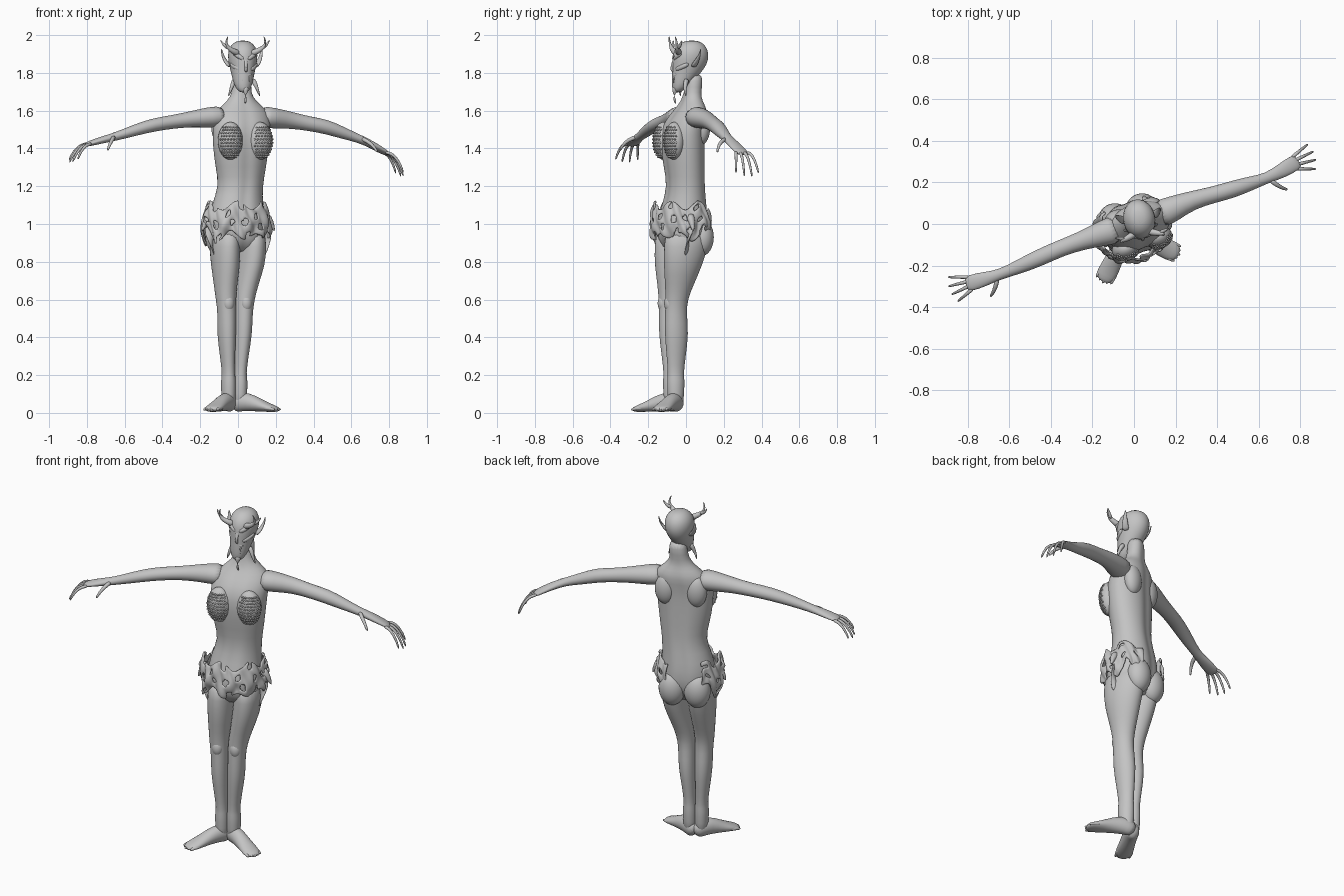
import bpy, bmesh, math
from mathutils import Vector, Matrix
from math import sin, cos, pi, radians

if "Cube" in bpy.data.objects:
    bpy.data.objects.remove(bpy.data.objects["Cube"], do_unlink=True)

grey = bpy.data.materials.new("stone_grey")
grey.use_nodes = True
tone = (0.55, 0.55, 0.55, 1)
grey.diffuse_color = tone
grey.node_tree.nodes["Principled BSDF"].inputs["Base Color"].default_value = tone

BODY, HEAD = radians(20), radians(10)
HEAD_POS = Vector((0.025, 0.025, 0))


def turned(u, v, z, angle):
    return Matrix.Rotation(angle, 3, 'Z') @ Vector((u, v, z))


def on_body(u, v, z):
    return turned(u, v, z, BODY)


def on_head(u, v, z):
    return HEAD_POS + turned(u, v, z, HEAD)


def finish(name, bm, subdiv=0, thick=0):
    bmesh.ops.recalc_face_normals(bm, faces=bm.faces)
    mesh = bpy.data.meshes.new(name)
    bm.to_mesh(mesh)
    bm.free()
    mesh.materials.append(grey)
    for p in mesh.polygons:
        p.use_smooth = True
    ob = bpy.data.objects.new(name, mesh)
    bpy.context.collection.objects.link(ob)
    if thick:
        mod = ob.modifiers.new("thickness", 'SOLIDIFY')
        mod.thickness, mod.offset = thick, 0
    if subdiv:
        mod = ob.modifiers.new("smooth", 'SUBSURF')
        mod.levels = mod.render_levels = subdiv
    return ob


def skin(name, rings):
    """Join rings of points into a closed smooth surface."""
    bm = bmesh.new()
    loops = [[bm.verts.new(p) for p in ring] for ring in rings]
    n = len(loops[0])
    for a, b in zip(loops, loops[1:]):
        for i in range(n):
            j = (i + 1) % n
            bm.faces.new((a[i], a[j], b[j], b[i]))
    bm.faces.new(loops[0])
    bm.faces.new(loops[-1])
    return finish(name, bm, 1)


def stack(name, rings, angle, groove=0, sides=32):
    """Horizontal ellipses (x, y, z, half width, half depth), creased on the midline."""
    out = []
    for x, y, z, a, b in rings:
        ring = []
        for i in range(sides):
            t = 2 * pi * i / sides
            u = a * cos(t)
            v = b * sin(t) * (1 - groove * math.exp(-(u / 0.025) ** 2))
            ring.append(Vector((x, y, z)) + turned(u, v, 0, angle))
        out.append(ring)
    return skin(name, out)


def limb(name, path, sides=14):
    """Tube along (point, half width, half height)."""
    pts = [Vector(p[0]) for p in path]
    out = []
    for i, (_, w, h) in enumerate(path):
        d = (pts[min(i + 1, len(pts) - 1)] - pts[max(i - 1, 0)]).normalized()
        side = d.cross(Vector((0, 0, 1)))
        side = side.normalized() if side.length > 0.05 else Vector((0, 1, 0))
        up = side.cross(d)
        out.append([pts[i] + side * w * cos(2 * pi * k / sides) + up * h * sin(2 * pi * k / sides)
                    for k in range(sides)])
    return skin(name, out)


def taper(name, pts, r0, r1, flat=1):
    n = len(pts) - 1
    return limb(name, [(p, r0 + (r1 - r0) * i / n, (r0 + (r1 - r0) * i / n) * flat)
                       for i, p in enumerate(pts)], 8)


def blob(name, loc, size, angle=BODY):
    bm = bmesh.new()
    m = Matrix.Translation(loc) @ Matrix.Rotation(angle, 4, 'Z') @ Matrix.Diagonal((*size, 1))
    bmesh.ops.create_uvsphere(bm, u_segments=24, v_segments=16, radius=1, matrix=m)
    return finish(name, bm)


# Torso and neck
stack("torso", [
    (0, -.02, .84, .10, .08), (.005, -.02, .92, .148, .13), (-.005, -.02, 1.0, .152, .138),
    (-.005, -.01, 1.1, .14, .115), (.015, 0, 1.2, .117, .097), (.015, -.01, 1.3, .138, .104),
    (.015, -.02, 1.42, .155, .112), (.02, -.015, 1.52, .16, .108), (.022, .02, 1.59, .15, .088),
    (.02, .03, 1.635, .1, .062), (.018, .03, 1.67, .06, .05), (.02, .04, 1.72, .048, .045),
    (.025, .045, 1.8, .05, .05)], BODY, 0.1)

# Chest with rows of scales, shoulder blades, buttocks
for s, side in ((-1, "right"), (1, "left")):
    centre, size = on_body(s * .083 + .005, -.098, 1.44), (.068, .055, .1)
    blob(side + "_breast", centre, size)
    bm = bmesh.new()
    for row in range(11):
        lat = -1.0 + row * 0.18
        for col in range(9):
            lon = -pi / 2 + s * 0.25 + (col - 4 + 0.5 * (row % 2)) * 0.24
            p = turned(size[0] * cos(lat) * cos(lon), size[1] * cos(lat) * sin(lon), size[2] * sin(lat), BODY)
            bmesh.ops.create_icosphere(bm, subdivisions=1, radius=0.006,
                                       matrix=Matrix.Translation(centre + p))
    finish(side + "_chest_scales", bm)
    blob(side + "_shoulder_blade", on_body(s * .085 + .015, .05, 1.51), (.06, .045, .09))
    blob(side + "_buttock", on_body(s * .07 - .01, .065, .93), (.074, .065, .1))

# Legs, knees and feet
leg = [(.98, 0, -.02, .07, .07, .12), (.88, 0, -.025, .075, .076, .122), (.78, 0, -.04, .07, .073, .106),
       (.68, -.01, -.055, .06, .06, .078), (.6, -.015, -.068, .052, .053, .06),
       (.53, -.015, -.07, .047, .047, .058), (.42, -.018, -.065, .046, .049, .066),
       (.3, -.02, -.065, .038, .038, .052), (.2, -.02, -.065, .032, .032, .042),
       (.18, -.02, -.065, .033, .039, .048), (.1, -.02, -.065, .032, .038, .045),
       (.03, -.02, -.065, .032, .034, .04)]
for s, side in ((-1, "right"), (1, "left")):
    rings = []
    for z, x, y, off, a, b in leg:
        c = Vector((x, y, z)) + on_body(s * off, 0, 0)
        rings.append((*c, a, b))
    stack(side + "_leg", rings, BODY, sides=24)
    knee = Vector((-.015, -.07, .58)) + on_body(s * .05, -.038, 0)
    blob(side + "_knee", knee, (.03, .027, .045))
    ankle = Vector((-.02, -.065, 0)) + on_body(s * .032, 0, 0)
    out = turned(0, -1, 0, BODY + s * radians(46))
    steps = ((-.045, .028, .028, .035), (-.01, .042, .06, .055), (.05, .042, .058, .05),
             (.11, .044, .042, .036), (.17, .052, .027, .023), (.21, .042, .02, .016), (.225, .02, .016, .008))
    limb(side + "_foot", [(ankle + out * d + Vector((0, 0, z)), w, h) for d, w, z, h in steps])
    across = Vector((-out.y, out.x, 0))
    for k in range(5):
        o = (k - 2) * .019
        reach = .225 - abs(o) * .35
        taper(f"{side}_toe_{k + 1}", [ankle + across * o + out * (reach + e) + Vector((0, 0, z))
                                      for e, z in ((-.06, .026), (-.02, .024), (.01, .016))], .013, .007)

# Arms, hands and fingers
arms = {
    "right": [((-.07, -.02, 1.57), .075, .06), ((-.15, -.045, 1.565), .062, .056),
              ((-.25, -.08, 1.555), .045, .042), ((-.35, -.115, 1.54), .04, .036),
              ((-.45, -.16, 1.525), .042, .036), ((-.55, -.205, 1.495), .035, .03),
              ((-.65, -.245, 1.462), .023, .022), ((-.72, -.265, 1.445), .036, .019),
              ((-.79, -.285, 1.425), .04, .014), ((-.81, -.29, 1.418), .03, .009)],
    "left": [((.11, .04, 1.57), .075, .06), ((.19, .075, 1.56), .062, .056),
             ((.28, .115, 1.55), .045, .045), ((.38, .14, 1.53), .04, .038),
             ((.47, .165, 1.515), .042, .04), ((.56, .195, 1.48), .035, .031),
             ((.64, .22, 1.452), .024, .022), ((.71, .255, 1.42), .036, .02),
             ((.775, .295, 1.38), .04, .014), ((.79, .305, 1.37), .03, .009)]}
for side, path in arms.items():
    s = -1 if side == "right" else 1
    limb(side + "_arm", path, 18)
    knuckle = Vector(path[-2][0])
    ahead = Vector((s * .94, s * .34, 0))
    across = Vector((.34, -.94, 0))
    drop = 1 if s < 0 else 1.3
    for k in range(4):
        o = (k - 1.5) * .021
        size = (.88, 1.02, 1, .85)[k]
        taper(f"{side}_finger_{k + 1}",
              [knuckle + across * o * (1 + f) + ahead * f * .1 * size + Vector((0, 0, -z * drop * size))
               for f, z in ((-.1, 0), (.3, .006), (.6, .03), (.85, .065), (1, .1))], .0105, .005)
    palm = Vector(path[-4][0])
    taper(side + "_thumb", [palm + across * o + ahead * f + Vector((0, 0, -z))
                            for o, f, z in ((.01, .01, 0), (.05, .035, .015), (.075, .06, .045), (.085, .075, .075))],
          .014, .006)

# Ragged hip wrap, open at the back, with torn holes
bm = bmesh.new()
cols, rows = 72, 10
grid = []
for i in range(cols + 1):
    t = -pi / 2 + radians(145) * (2 * i / cols - 1)
    line = []
    for j in range(rows + 1):
        k = j / rows
        r = 1 + .14 * sin(pi * k * .8) + .07 * sin(9 * t + 5 * k) * k + .04 * sin(17 * t - 7 * k)
        z = 1.10 + .025 * sin(6 * t) - k * (.165 + .035 * sin(7 * t + 1))
        line.append(bm.verts.new(Vector((-.01, -.022, 0)) + on_body(.158 * r * cos(t), .14 * r * sin(t), z)))
    grid.append(line)
for i in range(cols):
    for j in range(rows):
        torn = sin(i * .7 + j * .5) * sin(j * .9 - i * .25) > .62
        if not torn:
            bm.faces.new((grid[i][j], grid[i + 1][j], grid[i + 1][j + 1], grid[i][j + 1]))
finish("hip_wrap", bm, 1, .012)
for s, side in ((-1, "right"), (1, "left")):
    taper(side + "_hip_flap", [on_body(s * u - .01, v, z) for u, v, z in
                               ((.15, -.03, 1.02), (.168, -.04, .95), (.155, -.045, .88), (.14, -.05, .83))],
          .045, .008, .3)
    taper(side + "_hip_spike", [on_body(s * u - .01, -.03, z) for u, z in
                                ((.15, 1.05), (.185, 1.01), (.205, .96))], .03, .006)

# Head
stack("head", [(.03, -.048, 1.695, .018, .018), (.028, -.035, 1.72, .043, .04), (.026, -.012, 1.77, .056, .064),
               (.025, .012, 1.82, .066, .085), (.025, .024, 1.87, .078, .098), (.025, .026, 1.92, .078, .092),
               (.025, .03, 1.955, .056, .066), (.025, .03, 1.972, .024, .028)], HEAD)
taper("nose", [on_head(0, v, z) for v, z in ((-.075, 1.885), (-.092, 1.855), (-.108, 1.82), (-.09, 1.805))], .014, .012)
taper("beard", [on_head(0, v, z) for v, z in ((-.075, 1.73), (-.09, 1.70), (-.09, 1.67), (-.08, 1.635))], .024, .004)
blob("upper_lip", on_head(0, -.08, 1.79), (.034, .018, .011), HEAD)
blob("lower_lip", on_head(0, -.077, 1.75), (.03, .018, .012), HEAD)
mirrored = {  # name: path as (u, v, z), start and end radius, flatness
    "horn": (((.03, -.065, 1.9), (.065, -.08, 1.915), (.098, -.09, 1.935), (.108, -.095, 1.965), (.095, -.1, 1.995)), .021, .003, 1),
    "horn_prong": (((.085, -.085, 1.93), (.115, -.075, 1.945), (.132, -.07, 1.975)), .014, .003, 1),
    "brow": (((.006, -.085, 1.868), (.03, -.085, 1.885), (.062, -.06, 1.905)), .015, .013, 1),
    "cheek": (((.02, -.085, 1.815), (.05, -.06, 1.83), (.07, -.02, 1.85)), .016, .014, 1),
    "ear": (((.065, .0, 1.83), (.09, .015, 1.86), (.105, .03, 1.895), (.108, .035, 1.93)), .026, .003, .5),
    "jaw_spike": (((.045, -.03, 1.77), (.064, -.04, 1.735), (.074, -.045, 1.705), (.085, -.04, 1.675)), .017, .003, 1),
    "fang": (((.018, -.085, 1.79), (.02, -.096, 1.77), (.02, -.095, 1.745)), .007, .002, 1)}
for s, side in ((-1, "right"), (1, "left")):
    for part, (path, r0, r1, flat) in mirrored.items():
        taper(f"{side}_{part}", [on_head(s * u, v, z) for u, v, z in path], r0, r1, flat)
    blob(side + "_eye", on_head(s * .03, -.073, 1.855), (.013, .012, .009), HEAD)
